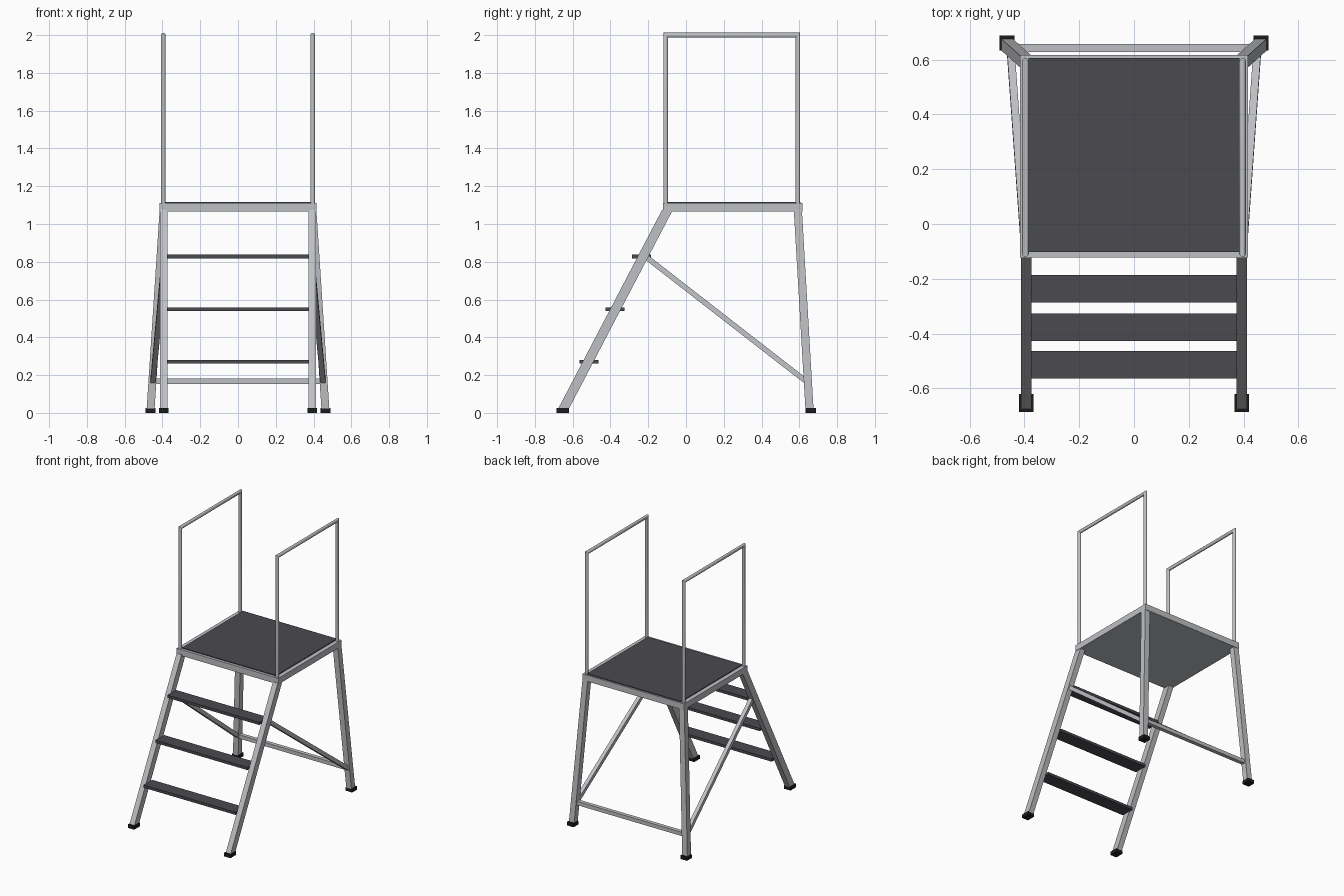
import bpy, bmesh, math
from mathutils import Vector, Matrix

if "Cube" in bpy.data.objects:
    bpy.data.objects.remove(bpy.data.objects["Cube"])


def material(name, rgb):
    m = bpy.data.materials.new(name)
    m.diffuse_color = (*rgb, 1)
    m.use_nodes = True
    m.node_tree.nodes["Principled BSDF"].inputs["Base Color"].default_value = m.diffuse_color
    return m


METAL = material("light_metal", (0.52, 0.53, 0.55))
DARK = material("dark_grey_tread", (0.07, 0.068, 0.078))
RUBBER = material("black_rubber", (0.012, 0.012, 0.012))


def finish(name, bm, mat):
    bmesh.ops.recalc_face_normals(bm, faces=bm.faces)
    me = bpy.data.meshes.new(name)
    bm.to_mesh(me)
    bm.free()
    me.materials.append(mat)
    ob = bpy.data.objects.new(name, me)
    bpy.context.collection.objects.link(ob)
    return ob


def box(name, lo, hi, mat):
    lo, hi = Vector(lo), Vector(hi)
    bm = bmesh.new()
    bmesh.ops.create_cube(bm, size=1, matrix=Matrix.Translation((lo + hi) / 2)
                          @ Matrix.Diagonal((*(hi - lo), 1)))
    return finish(name, bm, mat)


def leg(name, a, b, wx, wy, mat):
    """Leaning bar with level ends."""
    a, b = Vector(a), Vector(b)
    bm = bmesh.new()
    bmesh.ops.create_cube(bm, size=1)
    for v in bm.verts:
        end = b if v.co.z > 0 else a
        v.co = end + Vector((v.co.x * wx, v.co.y * wy, 0))
    return finish(name, bm, mat)


def beam(name, a, b, w, mat):
    """Square bar with ends cut square."""
    a, b = Vector(a), Vector(b)
    d = (b - a).normalized()
    u = (Vector((1, 0, 0)) - d * d.x).normalized()
    rot = Matrix((u, d.cross(u), d)).transposed().to_4x4()
    bm = bmesh.new()
    bmesh.ops.create_cube(bm, size=1, matrix=Matrix.Translation((a + b) / 2) @ rot
                          @ Matrix.Diagonal((w, w, (b - a).length, 1)))
    return finish(name, bm, mat)


def handrail(name, x, y0, y1, z0, z1, r, sides=12):
    """Round tube bent into a mitred hoop."""
    bm = bmesh.new()
    rings = [[] for _ in range(4)]
    for i in range(sides):
        t = 2 * math.pi * i / sides
        px, o = x + r * math.cos(t), r * math.sin(t)
        path = [(y0 + o, z0), (y0 + o, z1 - o), (y1 - o, z1 - o), (y1 - o, z0)]
        for ring, (y, z) in zip(rings, path):
            ring.append(bm.verts.new((px, y, z)))
    for p, q in zip(rings, rings[1:]):
        for i in range(sides):
            j = (i + 1) % sides
            bm.faces.new((p[i], p[j], q[j], q[i])).smooth = True
    bm.faces.new(rings[0])
    bm.faces.new(rings[-1])
    ob = finish(name, bm, METAL)
    bpy.ops.object.select_all(action='DESELECT')
    ob.select_set(True)
    bpy.context.view_layer.objects.active = ob
    bpy.ops.object.shade_smooth_by_angle(angle=math.radians(40))


# Platform frame and dark deck
box("platform_frame", (-0.415, -0.123, 1.066), (0.415, 0.617, 1.111), METAL)
box("platform_deck", (-0.384, -0.103, 1.10), (0.384, 0.606, 1.117), DARK)

# Legs, feet, braces and handrails on both sides
for side, s in (("left", -1), ("right", 1)):
    leg(f"front_leg_{side}", (s * 0.393, -0.652, 0.015), (s * 0.393, -0.098, 1.075),
        0.04, 0.057, METAL)
    leg(f"rear_leg_{side}", (s * 0.463, 0.654, 0.015), (s * 0.394, 0.592, 1.075),
        0.042, 0.043, METAL)
    box(f"front_foot_{side}", (s * 0.393 - 0.026, -0.686, 0), (s * 0.393 + 0.026, -0.62, 0.026), RUBBER)
    box(f"rear_foot_{side}", (s * 0.463 - 0.027, 0.632, 0), (s * 0.463 + 0.027, 0.688, 0.026), RUBBER)
    beam(f"diagonal_brace_{side}", (s * 0.389, -0.215, 0.828), (s * 0.45, 0.636, 0.167), 0.028, METAL)
    handrail(f"handrail_{side}", s * 0.396, -0.107, 0.592, 1.105, 2.0, 0.0125)

# Crossbar between rear legs
box("rear_crossbar", (-0.45, 0.628, 0.154), (0.45, 0.657, 0.182), METAL)

# Three treads
for i, (y, z) in enumerate(((-0.514, 0.271), (-0.376, 0.549), (-0.236, 0.828))):
    box(f"tread_{i + 1}", (-0.375, y - 0.05, z - 0.01), (0.375, y + 0.05, z + 0.01), DARK)
